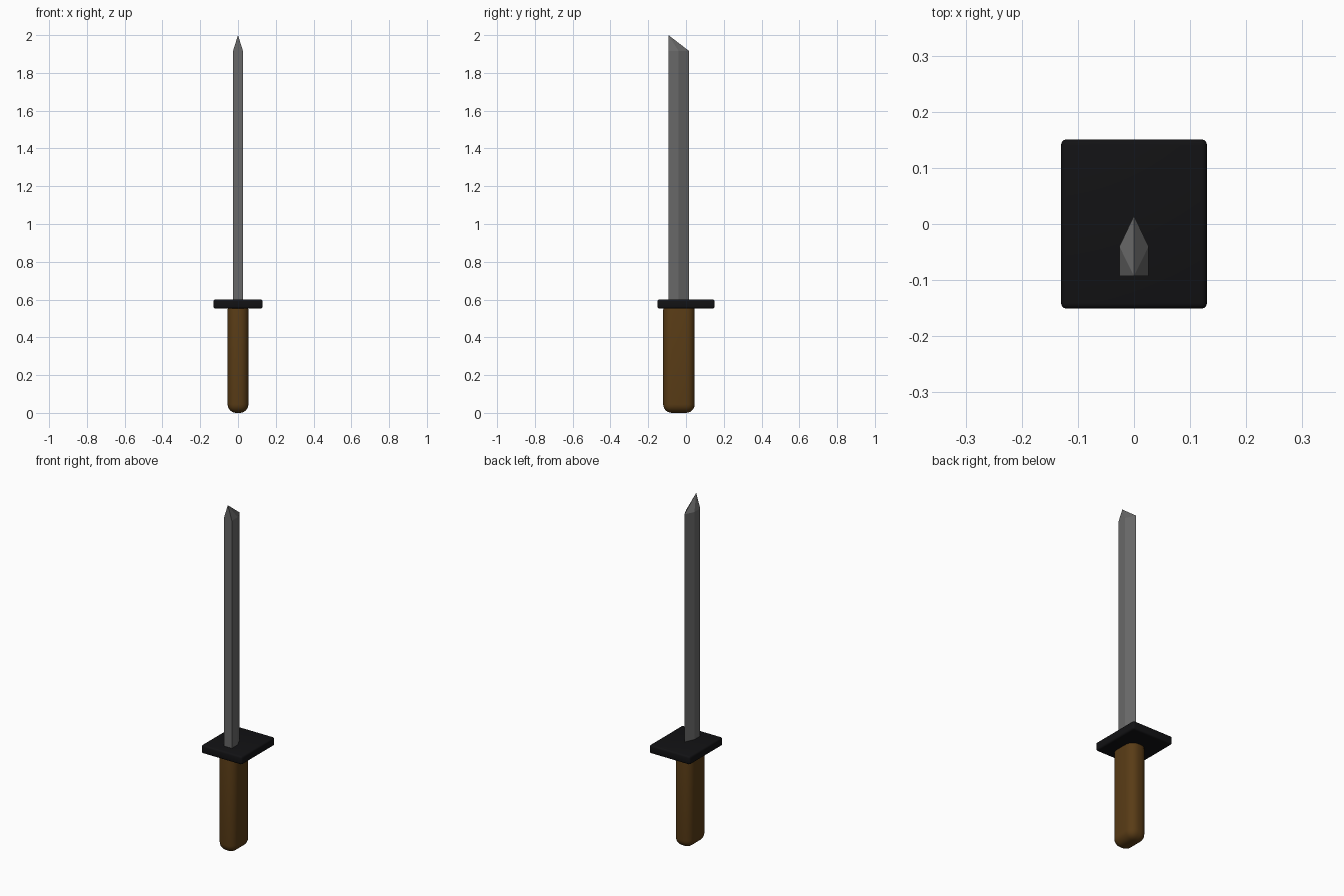
import bpy, bmesh

if "Cube" in bpy.data.objects:
    bpy.data.objects.remove(bpy.data.objects["Cube"])

def material(name, color):
    m = bpy.data.materials.new(name)
    m.diffuse_color = (*color, 1)
    m.use_nodes = True
    m.node_tree.nodes["Principled BSDF"].inputs["Base Color"].default_value = m.diffuse_color
    return m

def rounded_box(name, lo, hi, radius, segments, mat):
    size = [b - a for a, b in zip(lo, hi)]
    centre = [(a + b) / 2 for a, b in zip(lo, hi)]
    bpy.ops.mesh.primitive_cube_add(size=1, location=centre)
    ob = bpy.context.object
    ob.name = name
    ob.scale = size
    bpy.ops.object.transform_apply(location=False, rotation=False, scale=True)
    bev = ob.modifiers.new("round", 'BEVEL')
    bev.width = radius
    bev.segments = segments
    bpy.ops.object.modifier_apply(modifier=bev.name)
    bpy.ops.object.shade_smooth_by_angle()
    ob.data.materials.append(mat)
    return ob

# Wooden grip and black guard plate
rounded_box("grip", (-0.055, -0.121, 0.005), (0.055, 0.046, 0.6 - 0.005), 0.046, 6,
            material("wood", (0.10, 0.045, 0.008)))
rounded_box("guard", (-0.13, -0.151, 0.553), (0.13, 0.151, 0.601), 0.01, 3,
            material("black", (0.006, 0.006, 0.007)))

# Blade: flat spine, bevelled cutting edge, slanted point
profile = [(-0.026, -0.093), (0.026, -0.093), (0.026, -0.04), (0, 0.015), (-0.026, -0.04)]
bm = bmesh.new()
base = [bm.verts.new((x, y, 0.58)) for x, y in profile]
shoulder = [bm.verts.new((x, y, 1.917)) for x, y in profile]
tip = bm.verts.new((0, -0.093, 2.0))
bm.faces.new(base[::-1])
for i in range(5):
    j = (i + 1) % 5
    bm.faces.new((base[i], base[j], shoulder[j], shoulder[i]))
    bm.faces.new((shoulder[i], shoulder[j], tip))
mesh = bpy.data.meshes.new("blade")
bm.to_mesh(mesh)
bm.free()
mesh.materials.append(material("steel", (0.14, 0.14, 0.14)))
bpy.context.collection.objects.link(bpy.data.objects.new("blade", mesh))

# Bottom of the grip sits on the ground
bpy.data.objects["grip"].location.z -= 0.005
